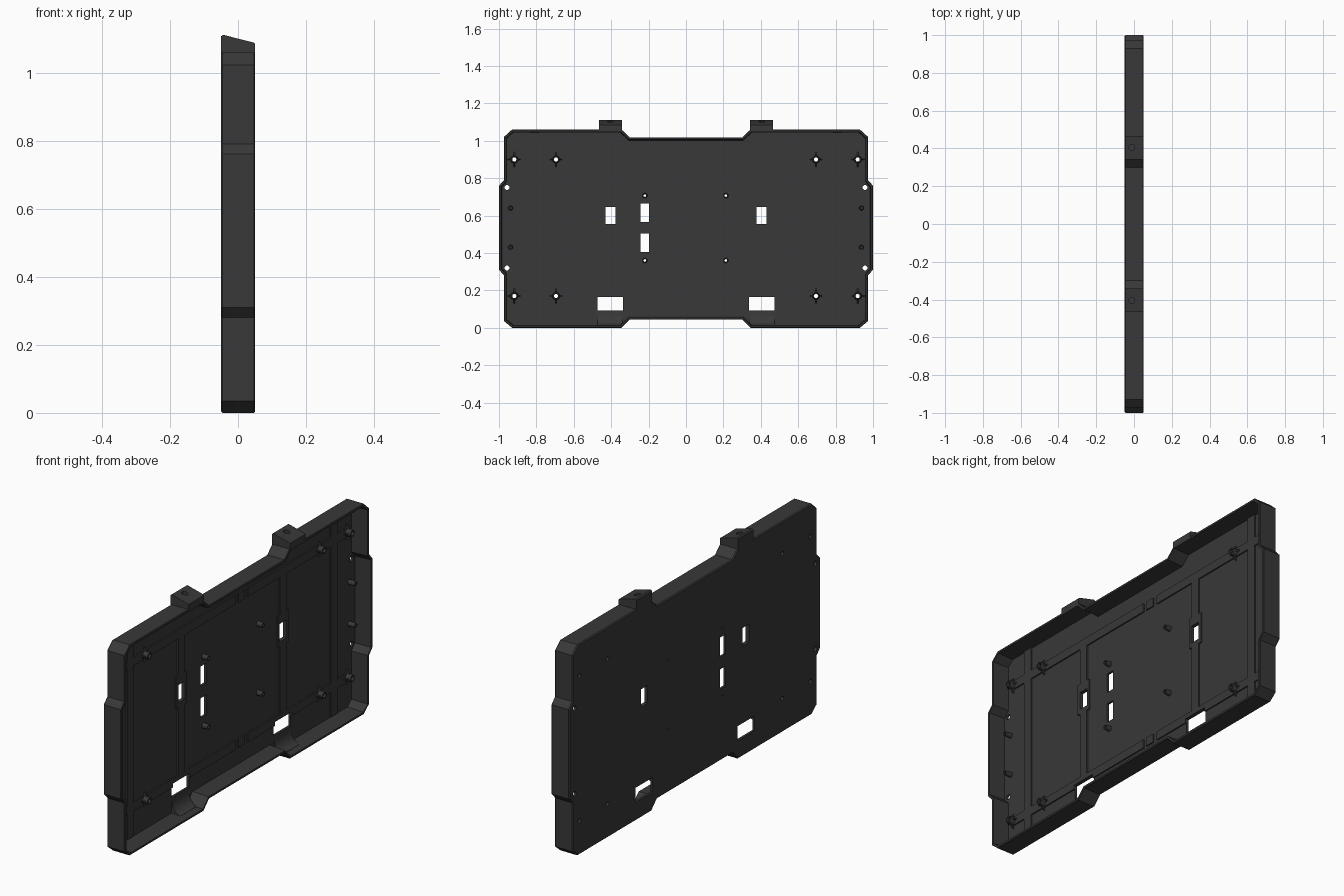
import bpy, bmesh, math
from mathutils import Vector, Matrix

if "Cube" in bpy.data.objects:
    bpy.data.objects.remove(bpy.data.objects["Cube"])

BACK, FLOOR, RIM, WALL = -0.05, -0.038, 0.05, 0.013
mat = bpy.data.materials.new("dark_grey")
mat.diffuse_color = (0.04, 0.04, 0.04, 1)
mat.use_nodes = True
mat.node_tree.nodes["Principled BSDF"].inputs["Base Color"].default_value = mat.diffuse_color


def finish(name, bm):
    bmesh.ops.recalc_face_normals(bm, faces=bm.faces)
    me = bpy.data.meshes.new(name)
    bm.to_mesh(me)
    bm.free()
    ob = bpy.data.objects.new(name, me)
    bpy.context.collection.objects.link(ob)
    me.materials.append(mat)
    return ob


def box(bm, x0, x1, y0, y1, z0, z1):
    m = (Matrix.Translation(((x0 + x1) / 2, (y0 + y1) / 2, (z0 + z1) / 2))
         @ Matrix.Diagonal((x1 - x0, y1 - y0, z1 - z0, 1)))
    bmesh.ops.create_cube(bm, size=1, matrix=m)


def cone(bm, x0, x1, y, z, r0, r1, n=20):
    m = Matrix.Translation(((x0 + x1) / 2, y, z)) @ Matrix.Rotation(math.pi / 2, 4, 'Y')
    bmesh.ops.create_cone(bm, cap_ends=True, segments=n, radius1=r0, radius2=r1,
                          depth=x1 - x0, matrix=m)


def prism(bm, pts, vec):
    f = bm.faces.new([bm.verts.new(p) for p in pts])
    r = bmesh.ops.extrude_face_region(bm, geom=[f], use_keep_orig=True)
    bmesh.ops.translate(bm, vec=vec, verts=[v for v in r['geom'] if isinstance(v, bmesh.types.BMVert)])


def inset(pts, d):
    # parallel offset of a counter-clockwise outline
    out, n = [], len(pts)
    for i in range(n):
        p = Vector(pts[i])
        a = (p - Vector(pts[i - 1])).normalized()
        b = (Vector(pts[(i + 1) % n]) - p).normalized()
        na, nb = Vector((-a.y, a.x)), Vector((-b.y, b.x))
        out.append(p + (na + nb) * (d / (1 + na.dot(nb))))
    return out


def cut(ob, cutter):
    m = ob.modifiers.new("holes", 'BOOLEAN')
    m.operation, m.solver, m.object, m.use_self = 'DIFFERENCE', 'EXACT', cutter, True
    bpy.context.view_layer.objects.active = ob
    bpy.ops.object.modifier_apply(modifier=m.name)


# Tray: stacked rings, back to rim and down inside to the floor
half = [(0.30, 0.045), (0.345, 0.0), (0.93, 0.0), (0.972, 0.035), (0.972, 0.28),
        (1.0, 0.31), (1.0, 0.76), (0.972, 0.79), (0.972, 1.022), (0.93, 1.06),
        (0.345, 1.06), (0.30, 1.018)]
outline = half + [(-y, z) for y, z in reversed(half)]
bm = bmesh.new()
rings = []
for x, d in [(BACK, 0.005), (BACK + 0.005, 0), (RIM - 0.003, 0), (RIM, 0.003),
             (RIM, WALL - 0.001), (FLOOR, WALL + 0.003)]:
    rings.append([bm.verts.new((x, p[0], p[1])) for p in inset(outline, d)])
n = len(outline)
for a, b in zip(rings, rings[1:]):
    for i in range(n):
        bm.faces.new((a[i], a[(i + 1) % n], b[(i + 1) % n], b[i]))
bm.faces.new(rings[0])
bm.faces.new(rings[-1])
tray = finish("tray", bm)

# Raised ribs on the floor, with wide frames round the middle windows
bm = bmesh.new()
R0, R1 = FLOOR - 0.004, FLOOR + 0.007
for s in (-1, 1):
    for c, w, z0, z1 in [(0.81, 0.025, 0.02, 1.045), (0.405, 0.025, 0.17, 0.90),
                         (0.405, 0.042, 0.53, 0.69)]:
        box(bm, R0, R1, s * c - w, s * c + w, z0, z1)
for z in (0.168, 0.9):
    for y0, y1 in [(-0.93, 0.03), (0.05, 0.10), (0.125, 0.93)]:
        box(bm, R0, R1, y0, y1, z - 0.022, z + 0.022)
ribs = finish("floor_ribs", bm)

# Screw bosses with gussets, centre standoffs and side pegs
corner = [(s * y, z) for s in (-1, 1) for y in (0.918, 0.695) for z in (0.17, 0.9)]
centre = [(y, z) for y in (-0.22, 0.213) for z in (0.36, 0.707)]
pegs = [(s * 0.938, z) for s in (-1, 1) for z in (0.43, 0.64)]
bm = bmesh.new()
for y, z in corner:
    cone(bm, R0, -0.005, y, z, 0.022, 0.017)
for y, z in centre:
    cone(bm, R0, -0.008, y, z, 0.014, 0.012)
for y, z in pegs:
    cone(bm, R0, 0.0, y, z, 0.013, 0.011)
bosses = finish("bosses", bm)
bm = bmesh.new()
for y, z in corner:
    for dy, dz in ((1, 0), (-1, 0), (0, 1), (0, -1)):
        t = 0.003
        at = lambda x, r: (x, y + dy * r - abs(dz) * t, z + dz * r - abs(dy) * t)
        prism(bm, [at(R0, 0.015), at(R0, 0.04), at(FLOOR, 0.04), at(-0.012, 0.015)],
              (0, abs(dz) * 2 * t, abs(dy) * 2 * t))
finish("boss_gussets", bm)

# Curved ramps from the lower openings to the bottom wall
bm = bmesh.new()
for s in (-1, 1):
    arc = [(FLOOR + 0.05 * (1 - math.cos(a)), 0.085 - 0.07 * math.sin(a))
           for a in [i * math.pi / 12 for i in range(7)]]
    prof = [(R0, 0.008), (R0, 0.085)] + arc + [(0.012, 0.008)]
    prism(bm, [(x, s * 0.407 - 0.067, z) for x, z in prof], (0, 0.134, 0))
finish("opening_ramps", bm)

# Sloped mounting lugs on the top edge
bm = bmesh.new()
for s in (-1, 1):
    prof = [(-0.05, 1.05), (0.05, 1.05), (0.05, 1.084), (0.046, 1.088),
            (-0.044, 1.111), (-0.05, 1.106)]
    prism(bm, [(x, s * 0.403 - 0.062, z) for x, z in prof], (0, 0.124, 0))
lugs = finish("top_lugs", bm)

# Cutters: windows, screw holes and lug holes
bm = bmesh.new()
for s in (-1, 1):
    box(bm, -0.1, 0.0, s * 0.403 - 0.027, s * 0.403 + 0.027, 0.555, 0.645)
    box(bm, -0.1, 0.0, s * 0.405 - 0.068, s * 0.405 + 0.068, 0.093, 0.166)
    for z in (0.32, 0.75):
        cone(bm, -0.1, 0.0, s * 0.957, z, 0.013, 0.013)
for z0 in (0.405, 0.565):
    box(bm, -0.1, 0.0, -0.242, -0.197, z0, z0 + 0.1)
for y, z in corner:
    cone(bm, -0.1, 0.1, y, z, 0.011, 0.011)
for y, z in centre:
    cone(bm, -0.1, 0.1, y, z, 0.007, 0.007)
for y, z in pegs:
    cone(bm, -0.02, 0.1, y, z, 0.006, 0.006)
for s in (-1, 1):
    bmesh.ops.create_cone(bm, cap_ends=True, segments=20, radius1=0.015, radius2=0.015, depth=0.1,
                          matrix=Matrix.Translation((-0.013, s * 0.405, 1.115)))
cutter = finish("hole_cutter", bm)
for ob in (tray, ribs, bosses, lugs):
    cut(ob, cutter)
bpy.data.objects.remove(cutter)

# Smooth only the round parts
bpy.ops.object.select_all(action='DESELECT')
for ob in (tray, bosses, lugs, bpy.data.objects["opening_ramps"]):
    ob.select_set(True)
bpy.context.view_layer.objects.active = tray
bpy.ops.object.shade_smooth_by_angle(angle=math.radians(25))
